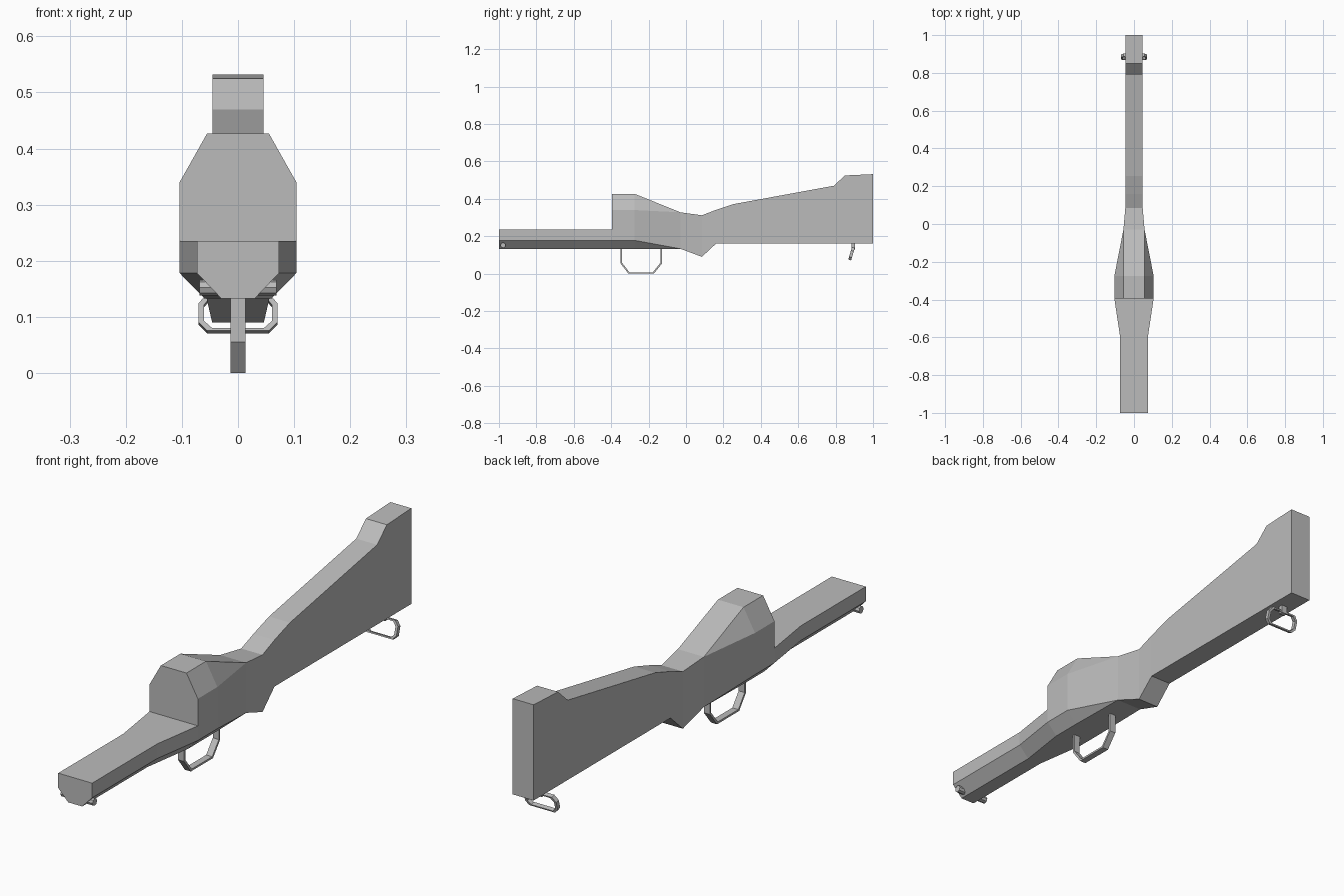
import bpy, bmesh, math
from mathutils import Vector

cube = bpy.data.objects.get("Cube")
if cube:
    bpy.data.objects.remove(cube)

grey = bpy.data.materials.new("plain grey")
grey.use_nodes = True
colour = (0.5, 0.5, 0.5, 1)
grey.diffuse_color = colour
grey.node_tree.nodes["Principled BSDF"].inputs["Base Color"].default_value = colour


def finish(name, bm):
    bmesh.ops.remove_doubles(bm, verts=bm.verts, dist=0.0001)
    bmesh.ops.dissolve_degenerate(bm, edges=bm.edges, dist=0.0001)
    bmesh.ops.recalc_face_normals(bm, faces=bm.faces)
    mesh = bpy.data.meshes.new(name)
    bm.to_mesh(mesh)
    bm.free()
    mesh.materials.append(grey)
    obj = bpy.data.objects.new(name, mesh)
    bpy.context.collection.objects.link(obj)
    return obj


def bridge(bm, a, b):
    n = len(a)
    for i in range(n):
        bm.faces.new((a[i], a[(i + 1) % n], b[(i + 1) % n], b[i]))


def loft(name, sections):
    """Eight-sided rings: y, bottom z, bottom half width, lower side z,
    half width, upper side z, top half width, top z."""
    bm = bmesh.new()
    rings = []
    for y, zb, wb, z1, w, z2, wt, zt in sections:
        half = [(wb, zb), (w, z1), (w, z2), (wt, zt)]
        outline = half + [(-x, z) for x, z in reversed(half)]
        rings.append([bm.verts.new((x, y, z)) for x, z in outline])
    for a, b in zip(rings, rings[1:]):
        bridge(bm, a, b)
    bm.faces.new(rings[0])
    bm.faces.new(rings[-1])
    return finish(name, bm)


def band(name, path, centre, across, width, thick, closed):
    """Flat strip following a path, thickened towards its centre."""
    bm = bmesh.new()
    pts = [Vector(p) for p in path]
    side = Vector(across).normalized() * width / 2
    c = Vector(centre)
    rings = []
    for p in pts:
        q = p + (c - p).normalized() * thick
        rings.append([bm.verts.new(v) for v in (p - side, p + side, q + side, q - side)])
    for a, b in zip(rings, rings[1:]):
        bridge(bm, a, b)
    if closed:
        bridge(bm, rings[-1], rings[0])
    else:
        bm.faces.new(rings[0])
        bm.faces.new(rings[-1])
    return finish(name, bm)


# Fore stock, raised receiver and wrist share one skin
body = [
    (-1.0, .133, .03, .178, .073, .235, .073, .235),
    (-.6, .133, .03, .178, .073, .235, .073, .235),
    (-.395, .133, .06, .178, .104, .235, .104, .235),
    (-.395, .133, .06, .178, .104, .34, .055, .427),
    (-.275, .133, .06, .178, .104, .34, .055, .427),
    (-.03, .133, .056, .133, .056, .328, .056, .328),
]
# Slab-sided butt: y, bottom z, half width, top z
for y, zb, w, zt in [(.085, .09, .046, .312), (.16, .16, .045, .341),
                     (.255, .16, .045, .372), (.79, .16, .045, .47),
                     (.85, .16, .045, .525), (1.0, .16, .045, .532)]:
    body.append((y, zb, w, zb, w, zt, w, zt))
loft("stock_body", body)

# Trigger guard
guard = [(-.35, .135), (-.35, .055), (-.308, 0), (-.172, 0), (-.128, .055), (-.128, .135)]
band("trigger_guard", [(0, y, z) for y, z in guard], (0, -.239, .1), (1, 0, 0),
     .026, .009, False)

# Rear sling loop, tilted, with its lug
half = [(.055, .073), (.07, .088), (.07, .122), (.055, .14)]
outline = half + [(-x, z) for x, z in reversed(half)]
slope = .3
band("rear_sling_loop", [(x, .875 + (z - .073) * slope, z) for x, z in outline],
     (0, .885, .106), (0, 1, -slope), .016, .01, True)

bm = bmesh.new()
bmesh.ops.create_cube(bm, size=1)
for v in bm.verts:
    v.co = (v.co.x * .025, .895 + v.co.y * .018, .146 + v.co.z * .036)
finish("rear_sling_lug", bm)

# Front sling bar crossing the fore stock
bm = bmesh.new()
bmesh.ops.create_cone(bm, cap_ends=True, segments=8, radius1=.014, radius2=.014, depth=.138)
for v in bm.verts:
    x, y, z = v.co
    v.co = (z, y - .978, x + .152)
finish("front_sling_bar", bm)
